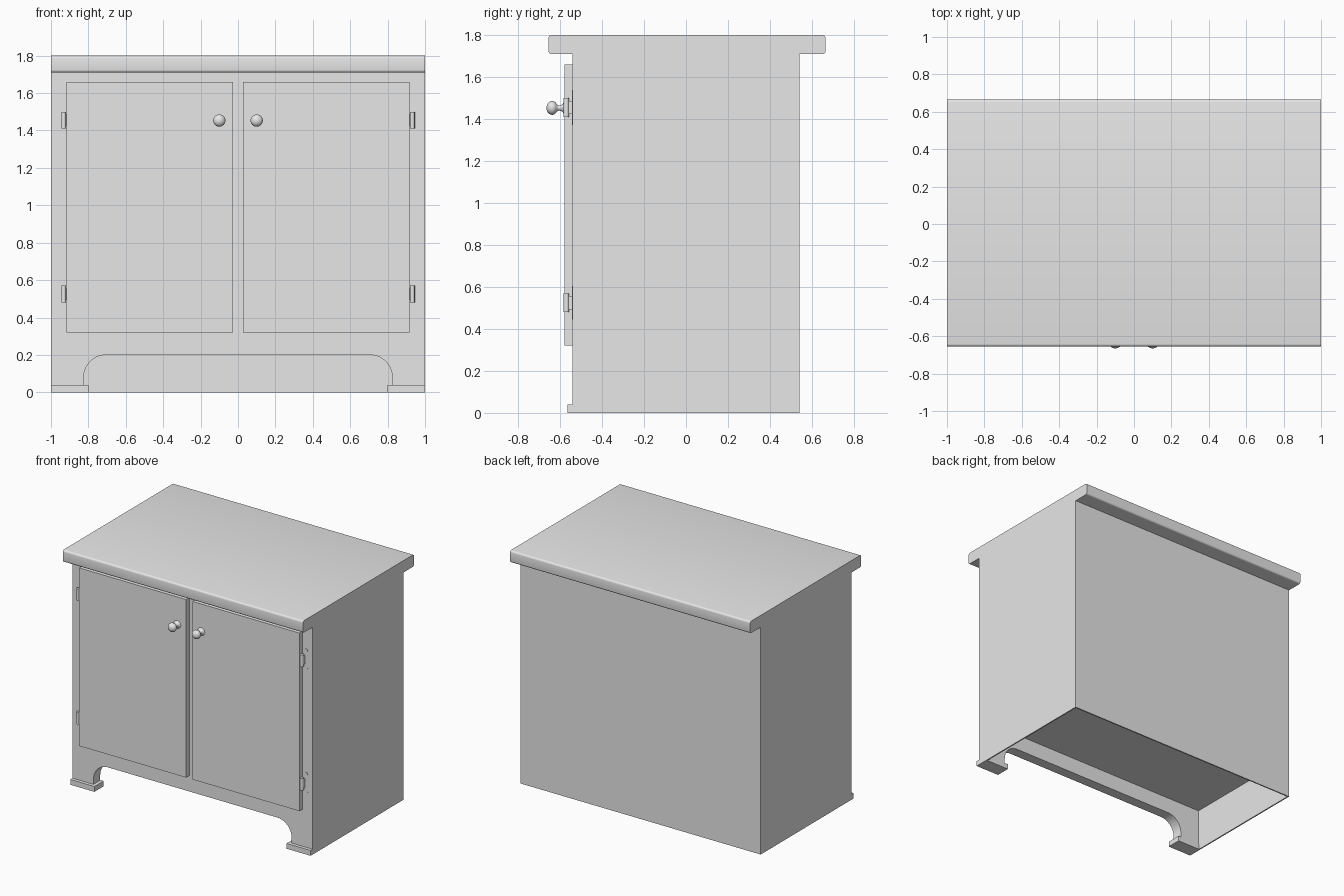
import bpy, bmesh, math
from mathutils import Matrix

if "Cube" in bpy.data.objects:
    bpy.data.objects.remove(bpy.data.objects["Cube"])

grey = bpy.data.materials.new("plain_grey")
grey.use_nodes = True
grey.diffuse_color = (0.8, 0.8, 0.8, 1)
grey.node_tree.nodes["Principled BSDF"].inputs["Base Color"].default_value = (0.8, 0.8, 0.8, 1)


def finish(name, bm, smooth=False):
    bmesh.ops.recalc_face_normals(bm, faces=bm.faces)
    mesh = bpy.data.meshes.new(name)
    bm.to_mesh(mesh)
    bm.free()
    mesh.materials.append(grey)
    obj = bpy.data.objects.new(name, mesh)
    bpy.context.collection.objects.link(obj)
    if smooth:
        bpy.ops.object.select_all(action="DESELECT")
        obj.select_set(True)
        bpy.context.view_layer.objects.active = obj
        bpy.ops.object.shade_smooth_by_angle(angle=math.radians(40))
    return obj


def add_box(bm, xs, ys, zs):
    size = [b - a for a, b in (xs, ys, zs)]
    mid = [(a + b) / 2 for a, b in (xs, ys, zs)]
    bmesh.ops.create_cube(bm, size=1, matrix=Matrix.Translation(mid) @ Matrix.Diagonal((*size, 1)))


def box(name, xs, ys, zs):
    bm = bmesh.new()
    add_box(bm, xs, ys, zs)
    return finish(name, bm)


def span(side, a, b):
    return tuple(sorted((side * a, side * b)))


def prism(name, outline, y0, y1):
    # extrude an x-z outline along y
    bm = bmesh.new()
    face = bm.faces.new([bm.verts.new((x, y0, z)) for x, z in outline])
    ext = bmesh.ops.extrude_face_region(bm, geom=[face])
    verts = [v for v in ext["geom"] if isinstance(v, bmesh.types.BMVert)]
    bmesh.ops.translate(bm, verts=verts, vec=(0, y1 - y0, 0))
    return finish(name, bm)


def lathe(name, profile, x, z, steps=24):
    # spin (radius, y) points around a y-parallel axis
    bm = bmesh.new()
    verts = [bm.verts.new((x + r, y, z)) for r, y in profile]
    edges = [bm.edges.new(pair) for pair in zip(verts, verts[1:])]
    bmesh.ops.spin(bm, geom=verts + edges, cent=(x, 0, z), axis=(0, 1, 0),
                   angle=math.tau, steps=steps)
    bmesh.ops.remove_doubles(bm, verts=bm.verts, dist=0.0005)
    return finish(name, bm, True)


FRONT, BACK, TOP = -0.54, 0.54, 1.71

# Worktop with softened long edges
bm = bmesh.new()
add_box(bm, (-1, 1), (-0.655, 0.665), (TOP, 1.8))
long_edges = [e for e in bm.edges if abs(e.verts[0].co.x - e.verts[1].co.x) > 1]
bmesh.ops.bevel(bm, geom=long_edges, offset=0.014, segments=4, profile=0.5, affect="EDGES")
finish("worktop", bm, True)

# Thin carcass panels, open underneath
box("back_panel", (-1, 1), (BACK - 0.01, BACK), (0, TOP))
box("cabinet_floor", (-0.99, 0.99), (FRONT + 0.05, BACK - 0.01), (0.32, 0.34))

# Front frame with arched cut-out between the feet
arc = [(0.705 + 0.12 * math.cos(a), 0.08 + 0.12 * math.sin(a))
       for a in (i * math.pi / 20 for i in range(11))]
right_half = [(1, TOP), (1, 0), (0.825, 0)] + arc
outline = right_half + [(-x, z) for x, z in reversed(right_half)]
prism("front_frame", outline, FRONT, FRONT + 0.08)

# Knob: flared base, thin neck, ball
ball = [(0.033 * math.sin(t), -0.638 - 0.027 * math.cos(t))
        for t in (i * math.pi / 12 for i in range(11))]
knob = ball + [(0.012, -0.605), (0.014, -0.595), (0.02, -0.587), (0.03, -0.58), (0.03, -0.575)]

for side, label in ((1, "left"), (-1, "right")):
    box(label + "_side_panel", span(side, 0.99, 1), (FRONT, BACK), (0, TOP))
    box(label + "_foot", span(side, 0.8, 1), (-0.565, -0.455), (0, 0.04))
    box(label + "_door", span(side, 0.0275, 0.917), (-0.58, FRONT), (0.32, 1.66))
    lathe(label + "_knob", knob, side * 0.1, 1.453)

    # Hinges: flat leaf, knuckle plate and pin barrel
    for level, z in (("lower", 0.525), ("upper", 1.455)):
        name = label + "_" + level + "_hinge"
        leaf = []
        for end in (1, -1):
            for i in range(9):
                a = i * math.pi / 8 + (0 if end > 0 else math.pi)
                leaf.append((side * 0.942 + 0.02 * math.cos(a), z + end * 0.06 + 0.02 * math.sin(a)))
        prism(name + "_leaf", leaf, FRONT - 0.003, FRONT)
        bm = bmesh.new()
        add_box(bm, span(side, 0.917, 0.94), (-0.562, FRONT), (z - 0.032, z + 0.032))
        bmesh.ops.create_cone(bm, cap_ends=True, segments=16, radius1=0.013, radius2=0.013,
                              depth=0.09, matrix=Matrix.Translation((side * 0.932, -0.57, z)))
        finish(name + "_barrel", bm, True)
